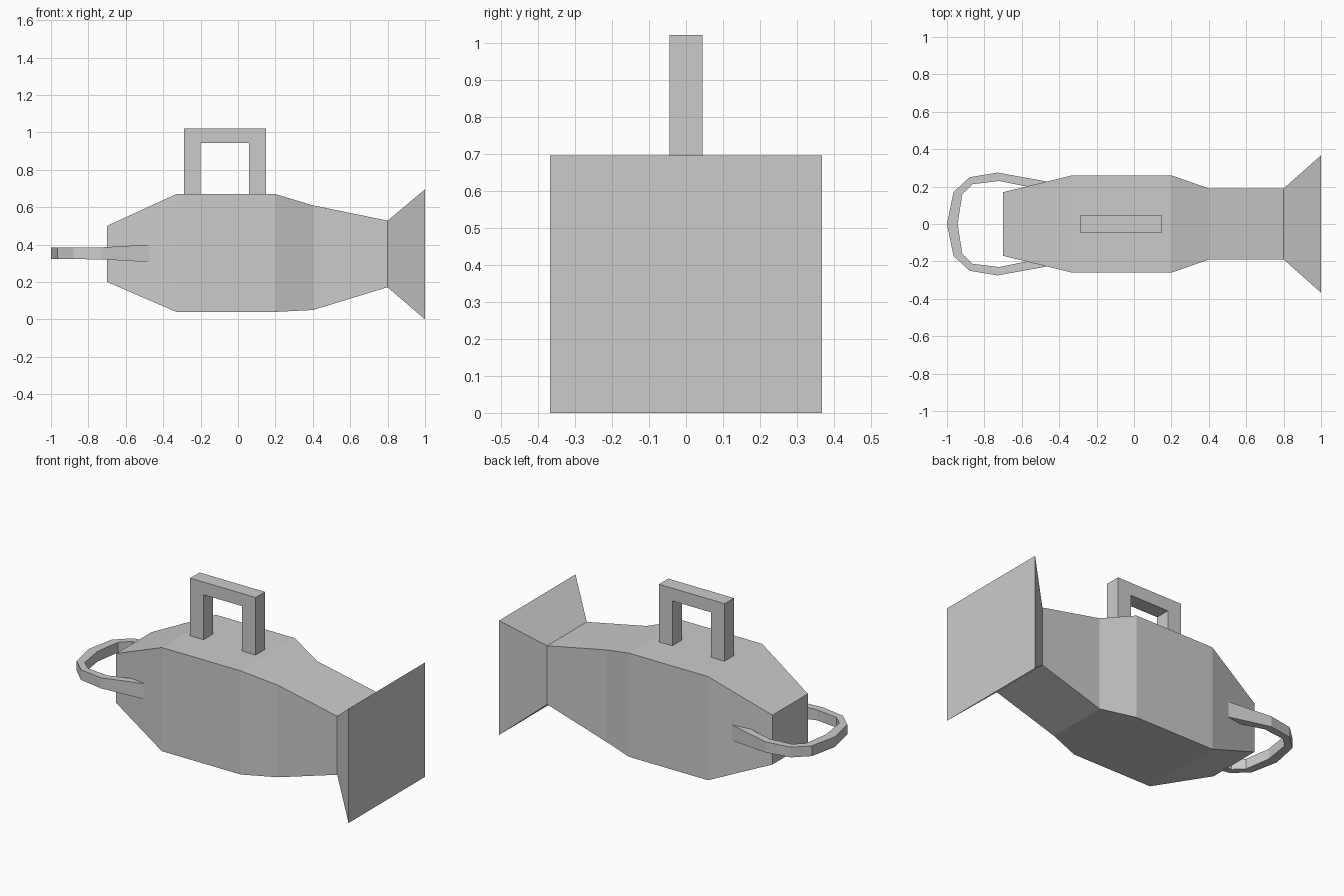
import bpy
import bmesh

cube = bpy.data.objects.get("Cube")
if cube:
    bpy.data.objects.remove(cube, do_unlink=True)

# Single plain grey for every part
grey = bpy.data.materials.new("plain_grey")
grey.use_nodes = True
colour = (0.6, 0.6, 0.6, 1)
grey.diffuse_color = colour
grey.node_tree.nodes["Principled BSDF"].inputs["Base Color"].default_value = colour


def loft(name, rings):
    """Skin a row of four-cornered cross-sections and cap both ends."""
    bm = bmesh.new()
    rows = [[bm.verts.new(p) for p in ring] for ring in rings]
    for a, b in zip(rows, rows[1:]):
        for i in range(4):
            j = (i + 1) % 4
            bm.faces.new((a[i], a[j], b[j], b[i]))
    bm.faces.new(rows[0])
    bm.faces.new(rows[-1])
    bmesh.ops.recalc_face_normals(bm, faces=bm.faces)
    mesh = bpy.data.meshes.new(name)
    bm.to_mesh(mesh)
    bm.free()
    mesh.materials.append(grey)
    obj = bpy.data.objects.new(name, mesh)
    bpy.context.collection.objects.link(obj)
    return obj


def section(x, half, low, high):
    """Upright rectangle across the body."""
    return [(x, -half, low), (x, half, low), (x, half, high), (x, -half, high)]


# Tapered body: x, half width, bottom, top
neck = (0.8, 0.19, 0.172, 0.528)
body = [(-0.7, 0.17, 0.2, 0.5), (-0.33, 0.26, 0.04, 0.67),
        (0.2, 0.26, 0.04, 0.67), (0.4, 0.19, 0.05, 0.61), neck]
loft("body", [section(*s) for s in body])

# Flared end plate
loft("flared_nozzle", [section(*neck), section(1.0, 0.367, 0.0, 0.695)])

# Square carrying handle: outer and inner corner of each mitre
w = 0.045
corners = [((-0.29, 0.65), (-0.2, 0.65)), ((-0.29, 1.02), (-0.2, 0.943)),
           ((0.15, 1.02), (0.06, 0.943)), ((0.15, 0.65), (0.06, 0.65))]
loft("carrying_handle",
     [[(ox, -w, oz), (ox, w, oz), (ix, w, iz), (ix, -w, iz)]
      for (ox, oz), (ix, iz) in corners])

# Rear loop: outer point, inner point, half height; one side, then mirrored
side = [((-0.47, 0.228), (-0.47, 0.18), 0.047),
        ((-0.73, 0.275), (-0.72, 0.23), 0.032),
        ((-0.88, 0.25), (-0.862, 0.213), 0.031),
        ((-0.965, 0.17), (-0.918, 0.16), 0.031)]
tip = [((-1.0, 0.0), (-0.943, 0.0), 0.031)]
other = [((ox, -oy), (ix, -iy), h) for (ox, oy), (ix, iy), h in reversed(side)]
mid = 0.353
loft("rear_loop",
     [[(*o, mid - h), (*o, mid + h), (*i, mid + h), (*i, mid - h)]
      for o, i, h in side + tip + other])
